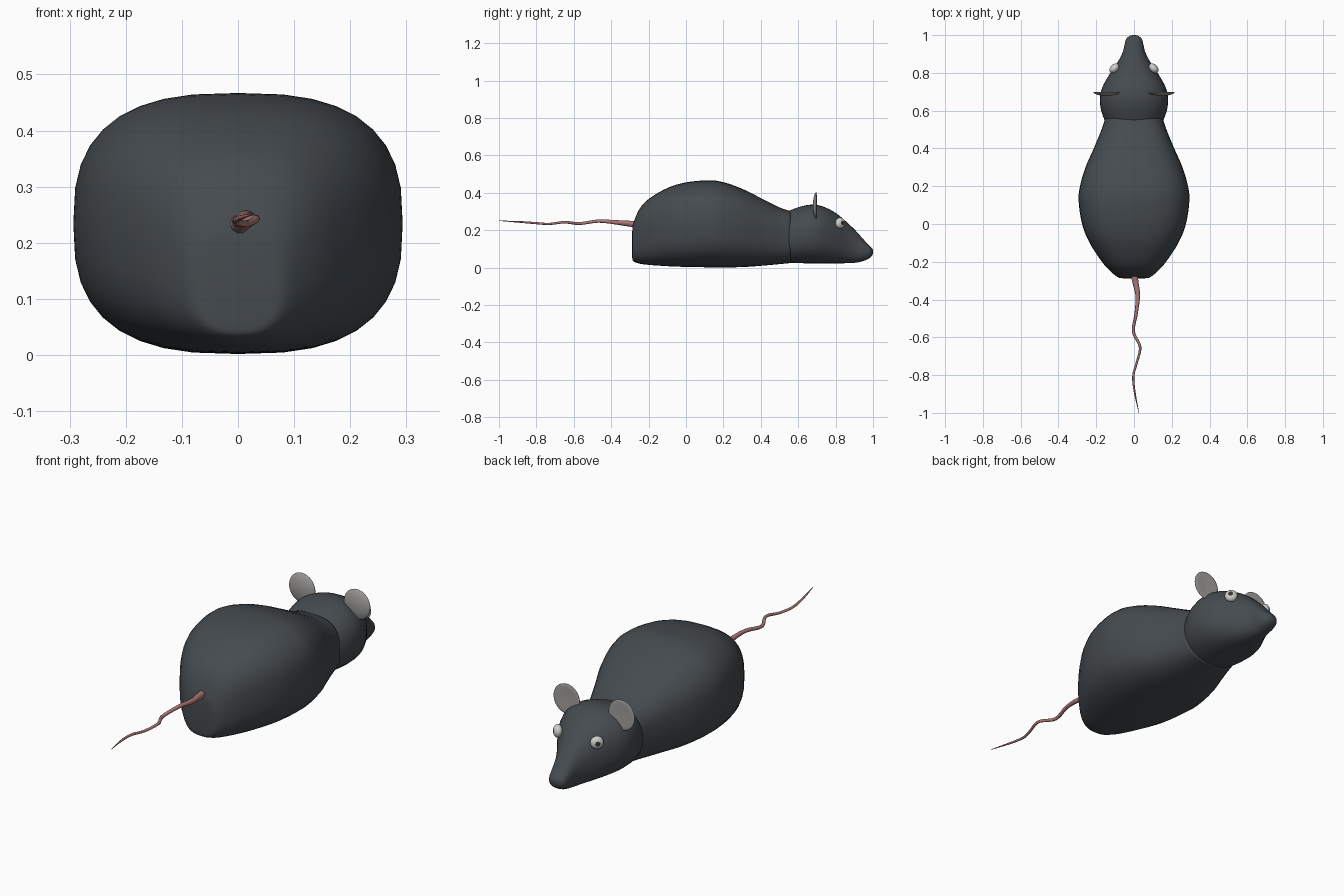
import bpy, bmesh, math
from mathutils import Vector, Matrix

if "Cube" in bpy.data.objects:
    bpy.data.objects.remove(bpy.data.objects["Cube"])


def material(name, rgb):
    m = bpy.data.materials.new(name)
    m.diffuse_color = (*rgb, 1)
    m.use_nodes = True
    m.node_tree.nodes["Principled BSDF"].inputs["Base Color"].default_value = m.diffuse_color
    return m


FUR = material("dark grey fur", (0.060, 0.070, 0.078))
EAR = material("light grey ear", (0.36, 0.35, 0.34))
WHITE = material("eye white", (0.62, 0.62, 0.60))
PUPIL = material("pupil", (0.035, 0.035, 0.035))
PINK = material("pink tail", (0.42, 0.19, 0.19))


def finish(name, bm, mats):
    bmesh.ops.recalc_face_normals(bm, faces=bm.faces)
    for f in bm.faces:
        f.smooth = True
    mesh = bpy.data.meshes.new(name)
    bm.to_mesh(mesh)
    bm.free()
    for m in mats:
        mesh.materials.append(m)
    ob = bpy.data.objects.new(name, mesh)
    bpy.context.collection.objects.link(ob)
    return ob


def smooth_path(pts, steps):
    """Catmull-Rom curve through the control points."""
    p = [Vector(q) for q in pts]
    p = [p[0] * 2 - p[1]] + p + [p[-1] * 2 - p[-2]]
    out = []
    for i in range(1, len(p) - 2):
        a, b, c, d = p[i - 1:i + 3]
        for k in range(steps):
            t = k / steps
            out.append(0.5 * (2 * b + (c - a) * t + (2 * a - 5 * b + 4 * c - d) * t * t
                              + (3 * b - a - 3 * c + d) * t ** 3))
    return out + [p[-2]]


def loft(name, stations, power, mat, sides=36, steps=4):
    """Skin superellipse rings; stations are (y, half width, bottom, top)."""
    bm = bmesh.new()
    rings = []
    for y, w, lo, hi in smooth_path(stations, steps):
        ring = []
        for i in range(sides):
            a = 2 * math.pi * i / sides
            c, s = math.cos(a), math.sin(a)
            x = w * math.copysign(abs(c) ** (2 / power), c)
            z = (lo + hi) / 2 + (hi - lo) / 2 * math.copysign(abs(s) ** (2 / power), s)
            ring.append(bm.verts.new((x, y, z)))
        rings.append(ring)
    for r, q in zip(rings, rings[1:]):
        for i in range(sides):
            j = (i + 1) % sides
            bm.faces.new((r[i], r[j], q[j], q[i]))
    bm.faces.new(rings[0])
    bm.faces.new(rings[-1])
    return finish(name, bm, [mat])


# Body
loft("body", [
    (-0.288, 0.055, 0.055, 0.19), (-0.282, 0.085, 0.035, 0.235), (-0.25, 0.125, 0.022, 0.312),
    (-0.20, 0.170, 0.015, 0.367), (-0.10, 0.235, 0.008, 0.426), (0.00, 0.275, 0.004, 0.456),
    (0.12, 0.293, 0.002, 0.467), (0.20, 0.286, 0.002, 0.457), (0.30, 0.257, 0.003, 0.422),
    (0.40, 0.213, 0.010, 0.372), (0.50, 0.172, 0.019, 0.322), (0.56, 0.152, 0.025, 0.302),
], 2.7, FUR)

# Head with pointed snout
loft("head", [
    (0.53, 0.145, 0.030, 0.295), (0.56, 0.160, 0.025, 0.308), (0.61, 0.176, 0.024, 0.326),
    (0.67, 0.180, 0.023, 0.337), (0.73, 0.165, 0.023, 0.328), (0.80, 0.125, 0.023, 0.293),
    (0.86, 0.085, 0.024, 0.243), (0.91, 0.060, 0.027, 0.195), (0.95, 0.050, 0.036, 0.150),
    (0.98, 0.041, 0.050, 0.118), (0.995, 0.024, 0.064, 0.103), (1.0, 0.006, 0.078, 0.092),
], 2.3, FUR)

for side, label in ((-1, "left"), (1, "right")):
    # Ears: thin discs, slightly cupped towards the nose
    bm = bmesh.new()
    bmesh.ops.create_uvsphere(bm, u_segments=28, v_segments=16, radius=1)
    for v in bm.verts:
        x, y, z = v.co
        v.co = (side * 0.146 + x * 0.070, 0.688 + y * 0.010 + 0.008 * (x * x + z * z),
                0.332 + z * 0.072)
    finish(label + "_ear", bm, [EAR])

    # Eyes: flattened balls whose pole cap is the pupil
    bm = bmesh.new()
    bmesh.ops.create_uvsphere(bm, u_segments=20, v_segments=16, radius=1)
    for f in bm.faces:
        f.material_index = 1 if f.calc_center_median().z > 0.92 else 0
    direction = Vector((side * 0.72, 0.69, 0.05))
    turn = direction.to_track_quat('Z', 'Y').to_matrix().to_4x4()
    place = (Matrix.Translation((side * 0.104, 0.824, 0.238)) @ turn
             @ Matrix.Diagonal((0.030, 0.030, 0.021, 1)))
    bmesh.ops.transform(bm, matrix=place, verts=bm.verts)
    finish(label + "_eye", bm, [WHITE, PUPIL])

# Tail: wavy tapering tube, (x, y, z, radius)
tail = smooth_path([
    (0.0, -0.26, 0.232, 0.018), (0.008, -0.31, 0.236, 0.016), (0.020, -0.38, 0.243, 0.012),
    (0.012, -0.47, 0.249, 0.009), (-0.003, -0.57, 0.236, 0.008), (0.032, -0.65, 0.243, 0.007),
    (0.016, -0.73, 0.234, 0.006), (-0.003, -0.80, 0.238, 0.006), (0.002, -0.88, 0.244, 0.005),
    (0.026, -1.0, 0.251, 0.001)], 5)
curve = bpy.data.curves.new("tail", 'CURVE')
curve.dimensions = '3D'
curve.bevel_depth = 1
curve.bevel_resolution = 3
curve.use_fill_caps = True
spline = curve.splines.new('POLY')
spline.points.add(len(tail) - 1)
for point, (x, y, z, r) in zip(spline.points, tail):
    point.co = (x, y, z, 1)
    point.radius = r
spline.use_smooth = True
curve.materials.append(PINK)
bpy.context.collection.objects.link(bpy.data.objects.new("tail", curve))
